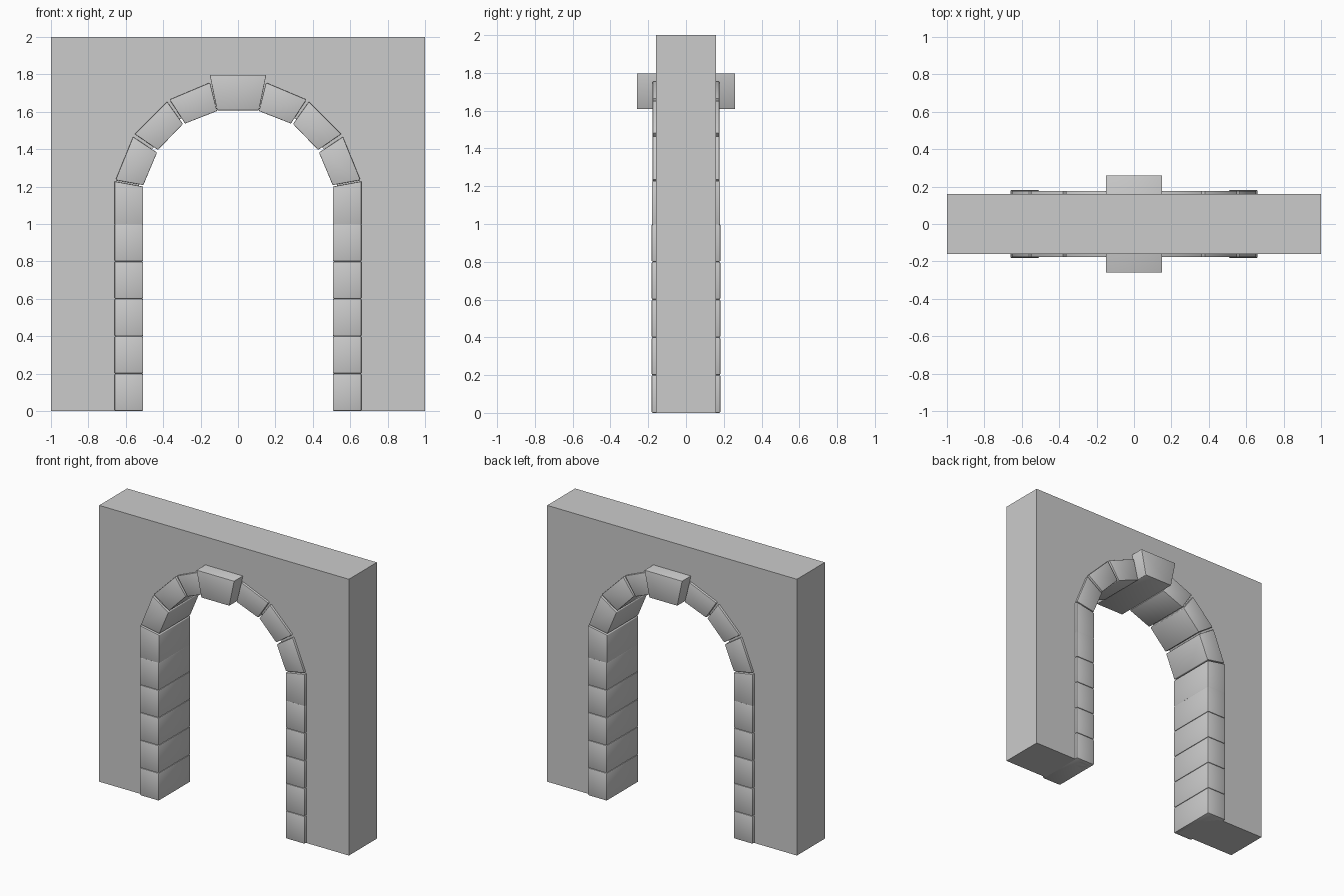
import bpy, bmesh, math

cube = bpy.data.objects.get("Cube")
if cube:
    bpy.data.objects.remove(cube, do_unlink=True)

stone = bpy.data.materials.new("grey_stone")
stone.use_nodes = True
COLOR = (0.6, 0.6, 0.6, 1)
stone.diffuse_color = COLOR
stone.node_tree.nodes["Principled BSDF"].inputs["Base Color"].default_value = COLOR


def prism(name, outline, depth, bevel=0.0):
    """Extrude an (x, z) outline to +-depth along y, with worn edges."""
    bm = bmesh.new()
    face = bm.faces.new([bm.verts.new((x, -depth, z)) for x, z in outline])
    new = bmesh.ops.extrude_face_region(bm, geom=[face])["geom"]
    bmesh.ops.translate(bm, vec=(0, 2 * depth, 0),
                        verts=[v for v in new if isinstance(v, bmesh.types.BMVert)])
    bmesh.ops.recalc_face_normals(bm, faces=bm.faces)
    if bevel:
        bmesh.ops.bevel(bm, geom=bm.edges[:], offset=bevel, segments=2,
                        profile=0.5, affect='EDGES')
    mesh = bpy.data.meshes.new(name)
    bm.to_mesh(mesh)
    bm.free()
    mesh.materials.append(stone)
    obj = bpy.data.objects.new(name, mesh)
    bpy.context.collection.objects.link(obj)
    bpy.ops.object.select_all(action='DESELECT')
    obj.select_set(True)
    bpy.context.view_layer.objects.active = obj
    bpy.ops.object.shade_smooth_by_angle(angle=math.radians(40))
    return obj


# Wall with an arched opening hidden behind the middle of the stones
half_arch = [(0.53, 0), (0.53, 1.21), (0.46, 1.4), (0.31, 1.56), (0.12, 1.64)]
opening = half_arch + [(-x, z) for x, z in reversed(half_arch)]
prism("wall", [(-1, 0), (-1, 2), (1, 2), (1, 0)] + opening, 0.16)

# Wedge stones on one side of the arch, listed outer to inner
wedges = [
    [(0.655, 1.235), (0.506, 1.208), (0.433, 1.382), (0.561, 1.466)],
    [(0.552, 1.481), (0.428, 1.396), (0.294, 1.535), (0.379, 1.654)],
    [(0.366, 1.665), (0.283, 1.537), (0.112, 1.604), (0.15, 1.756)],
]
for side, sign in (("left", 1), ("right", -1)):
    # Square jamb stones
    for i in range(5):
        z = i * 0.2
        prism(f"{side}_jamb_stone_{i + 1}",
              [(sign * 0.507, z), (sign * 0.66, z),
               (sign * 0.66, z + 0.2), (sign * 0.507, z + 0.2)], 0.182, 0.007)
    # Springer stone with a slanted top
    prism(f"{side}_springer",
          [(sign * 0.507, 0.995), (sign * 0.66, 0.995),
           (sign * 0.66, 1.228), (sign * 0.507, 1.2)], 0.18, 0.004)
    for i, wedge in enumerate(wedges):
        prism(f"{side}_arch_stone_{i + 1}",
              [(sign * x, z) for x, z in wedge], 0.177, 0.004)

# Projecting keystone
prism("keystone", [(-0.112, 1.608), (0.112, 1.608), (0.151, 1.797), (-0.151, 1.797)],
      0.26, 0.003)
